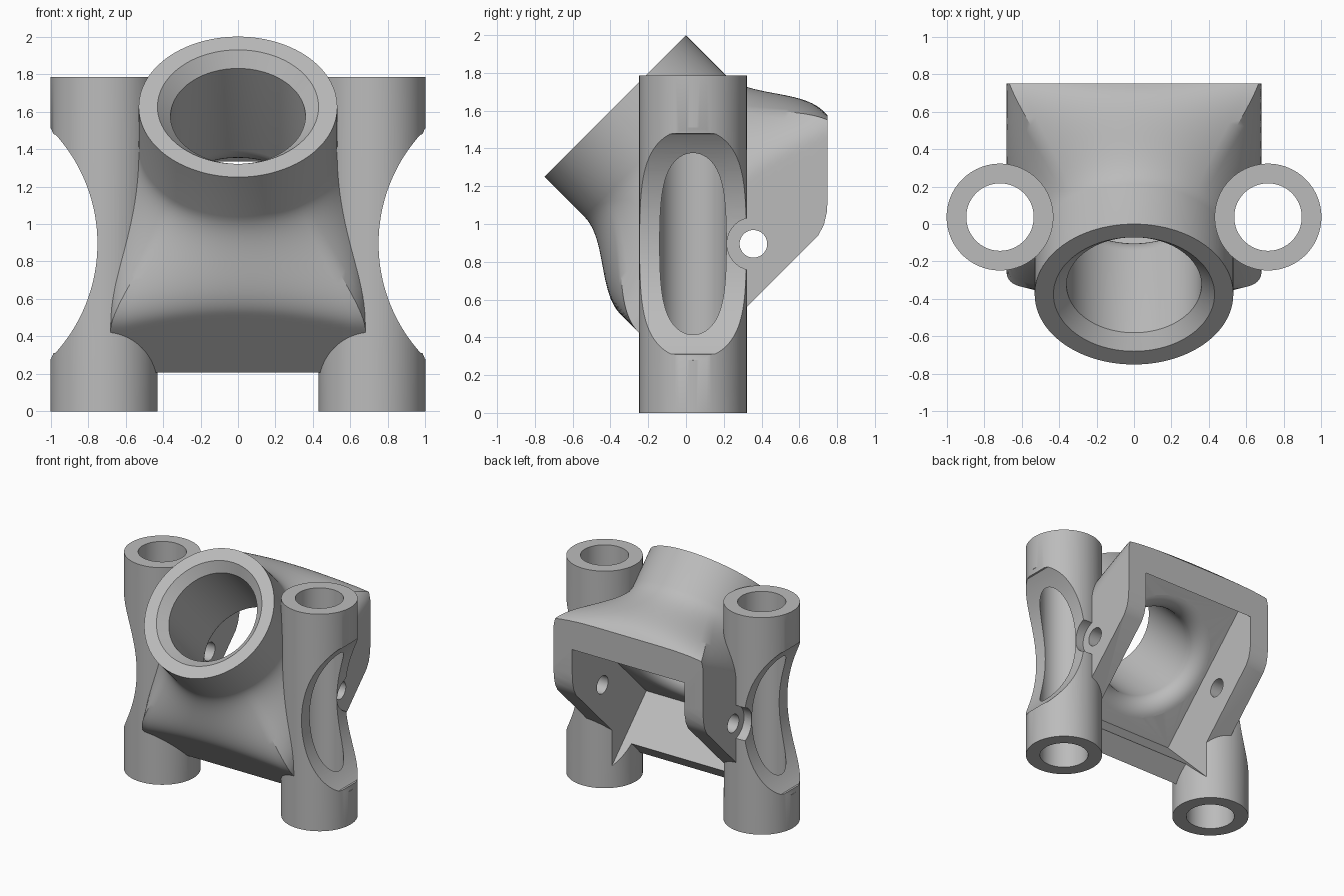
import bpy, bmesh, math
from mathutils import Matrix, Vector

if "Cube" in bpy.data.objects:
    bpy.data.objects.remove(bpy.data.objects["Cube"], do_unlink=True)

grey = bpy.data.materials.new("plain grey")
grey.use_nodes = True
grey.diffuse_color = (0.5, 0.5, 0.5, 1)
grey.node_tree.nodes["Principled BSDF"].inputs["Base Color"].default_value = (0.5, 0.5, 0.5, 1)

# Tilted frame: origin at the mouth of the tube, local z runs down and back
TILT = Matrix.Translation((0, -0.375, 1.625)) @ Matrix.Rotation(math.radians(225), 4, "X")
UPRIGHT = Matrix.Identity(4)


def skin(name, rings, matrix=UPRIGHT):
    """Join equal-length rings of points into a closed solid."""
    bm = bmesh.new()
    loops = [[bm.verts.new(matrix @ Vector(p)) for p in ring] for ring in rings]
    n = len(loops[0])
    for a, b in zip(loops, loops[1:]):
        for i in range(n):
            j = (i + 1) % n
            bm.faces.new((a[i], a[j], b[j], b[i]))
    bm.faces.new(loops[0])
    bm.faces.new(loops[-1])
    bmesh.ops.recalc_face_normals(bm, faces=bm.faces)
    mesh = bpy.data.meshes.new(name)
    bm.to_mesh(mesh)
    bm.free()
    mesh.materials.append(grey)
    ob = bpy.data.objects.new(name, mesh)
    bpy.context.collection.objects.link(ob)
    return ob


def lathe(name, profile, matrix=UPRIGHT, n=96):
    """Solid of revolution about z from (radius, height) pairs."""
    return skin(name, [[(r * math.cos(math.tau * i / n), r * math.sin(math.tau * i / n), z)
                        for i in range(n)] for r, z in profile], matrix)


def combine(target, tool, operation):
    mod = target.modifiers.new(tool.name, "BOOLEAN")
    mod.operation = operation
    mod.solver = "EXACT"
    mod.object = tool
    bpy.context.view_layer.objects.active = target
    bpy.ops.object.modifier_apply(modifier=mod.name)
    bpy.data.objects.remove(tool, do_unlink=True)


# Housing: round tube flowing into a rectangular box
HW, HH, R = 0.68, 0.76, 0.53
corner = math.atan2(HH, HW)
stops = [corner, math.pi - corner, math.pi + corner, math.tau - corner, math.tau + corner]
angles = [a + (b - a) * k / 28 for a, b in zip(stops, stops[1:]) for k in range(28)]


def section(s):
    ring = []
    for a in angles:
        c, d = abs(math.cos(a)), abs(math.sin(a))
        edge = min(HW / max(c, 1e-6), HH / max(d, 1e-6))
        reach = (edge - HW) / (math.hypot(HW, HH) - HW)
        t = min(1, max(0, (s - 0.3) / (0.46 + 0.17 * reach)))
        r = R + (edge - R) * t * t * (3 - 2 * t)
        ring.append((r * math.cos(a), r * math.sin(a), s))
    return ring


steps = [0] + [0.3 + 0.63 * k / 28 for k in range(29)] + [1.6]
body = skin("bracket_body", [section(s) for s in steps], TILT)

# Trim the back upright and the open rim at a slope, with a rounded corner
trim = [(0.75, 3), (0.75, 1.13), (0.745, 1.06), (0.73, 0.995), (0.70, 0.94),
        (-1, -0.76), (-1, -2), (3, -2), (3, 3)]
combine(body, skin("back_trim", [[(x, y, z) for y, z in trim] for x in (-1.5, 1.5)]), "DIFFERENCE")

# Side pillars
PX, PY, TOP = 0.715, 0.037, 1.785
for side in (-1, 1):
    place = Matrix.Translation((side * PX, PY, 0))
    combine(body, lathe("pillar", [(0.285, 0), (0.285, TOP)], place), "UNION")

# Cavity behind the tube
cavity = [(-0.51, -0.59), (0.51, -0.59), (0.51, 0.59), (-0.51, 0.59)]
combine(body, skin("cavity", [[(x, y, s) for x, y in cavity] for s in (0.82, 2)], TILT), "DIFFERENCE")

# Tube bore with chamfered mouth and rounded inner end
F = 0.13
bore = [(0.5, -0.07), (0.36, 0.07)]
bore += [(0.36 + F * (1 - math.cos(a)), 0.82 - F + F * math.sin(a))
         for a in [math.pi / 2 * k / 10 for k in range(11)]]
bore.append((0.36 + F, 0.9))
combine(body, lathe("tube_bore", bore, TILT), "DIFFERENCE")

# Scoop outline: concave arc eased into the pillar's outer face
CZ, SR = 0.895, 0.87
arc = [(0.75 + SR * (1 - math.cos(a)), CZ + SR * math.sin(a))
       for a in [math.radians(-42 + 84 * k / 48) for k in range(49)]]
ease = [(0.985, 0.585), (0.998, 0.615), (1.02, 0.63)]
scoop = [(x, CZ - h) for x, h in reversed(ease)] + arc + [(x, CZ + h) for x, h in ease]
scoop += [(1.5, CZ + 0.63), (1.5, CZ - 0.63)]

for side in (-1, 1):
    place = Matrix.Translation((side * PX, PY, 0))
    across = Matrix.Translation((0, 0.357, CZ)) @ Matrix.Rotation(side * math.pi / 2, 4, "Y")
    combine(body, skin("scoop", [[(side * x, y, z) for x, z in scoop] for y in (-0.6, 0.7)]), "DIFFERENCE")
    combine(body, lathe("pillar_bore", [(0.18, -0.1), (0.18, 2.1)], place), "DIFFERENCE")
    # Clearance for the bolt head, then the bolt hole
    combine(body, lathe("bolt_clearance", [(0.14, HW), (0.14, 1.2)], across, 48), "DIFFERENCE")
    combine(body, lathe("bolt_hole", [(0.073, 0.4), (0.073, 1.2)], across, 48), "DIFFERENCE")

# Smooth shading with sharp edges kept
bpy.ops.object.select_all(action="DESELECT")
body.select_set(True)
bpy.context.view_layer.objects.active = body
bpy.ops.object.shade_smooth_by_angle(angle=math.radians(30))
